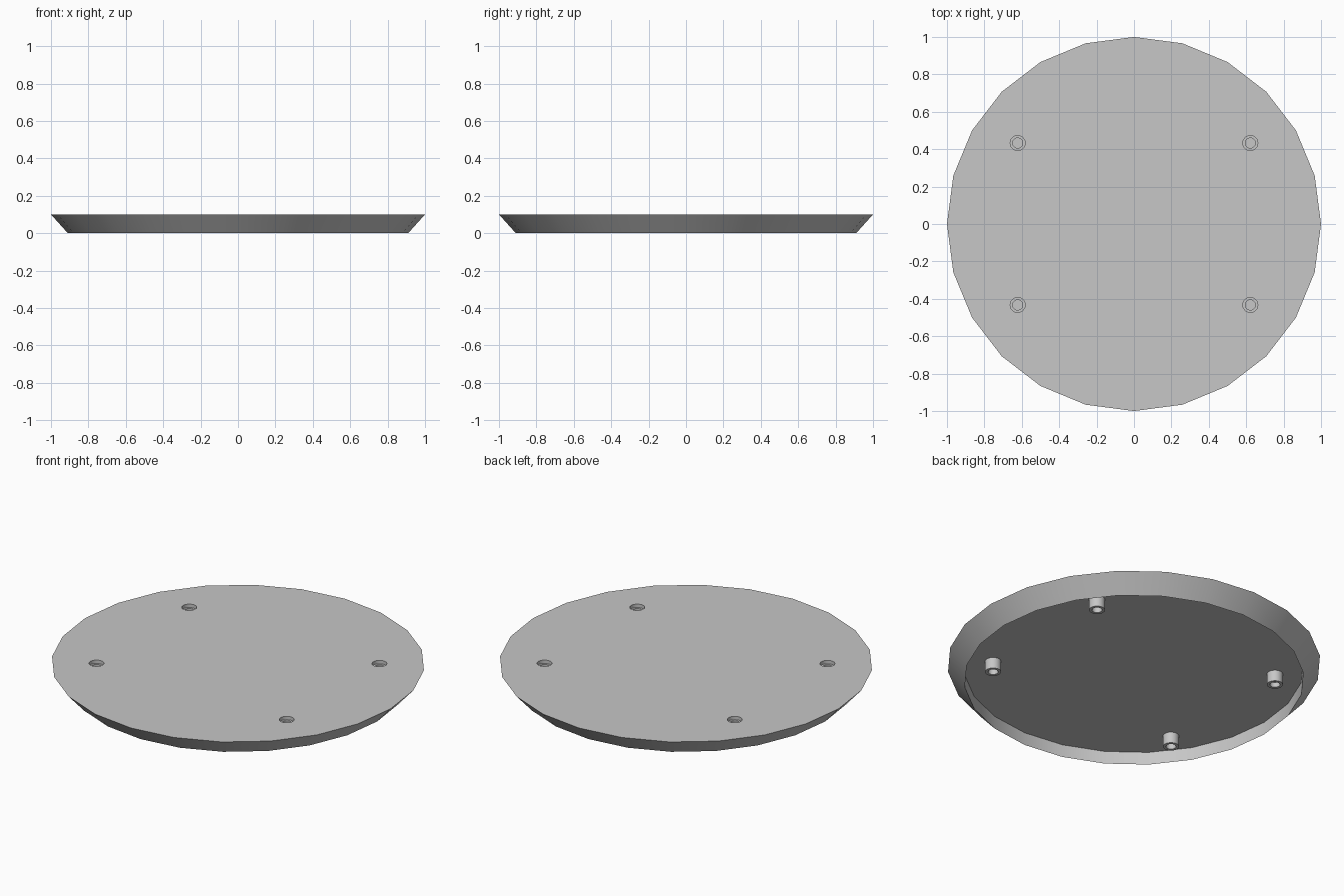
import bpy
import bmesh
from math import radians, tau
from mathutils import Matrix

default = bpy.data.objects.get("Cube")
if default:
    bpy.data.objects.remove(default)

grey = bpy.data.materials.new("plain grey")
grey.use_nodes = True
colour = (0.57, 0.57, 0.57, 1)
grey.diffuse_color = colour
grey.node_tree.nodes["Principled BSDF"].inputs["Base Color"].default_value = colour


def lathe(name, profile, location=(0, 0, 0), steps=24):
    """Revolve a profile of (radius, height) points around z."""
    bm = bmesh.new()
    verts = [bm.verts.new((r, 0, z)) for r, z in profile]
    edges = [bm.edges.new(pair) for pair in zip(verts, verts[1:])]
    bmesh.ops.spin(bm, geom=verts + edges, cent=(0, 0, 0), axis=(0, 0, 1),
                   angle=tau, steps=steps)
    bmesh.ops.remove_doubles(bm, verts=bm.verts, dist=0.0005)
    bmesh.ops.recalc_face_normals(bm, faces=bm.faces)
    # Merge the flat fans into single caps
    bmesh.ops.dissolve_limit(bm, angle_limit=radians(1), verts=bm.verts, edges=bm.edges)
    bm.transform(Matrix.Translation(location))
    mesh = bpy.data.meshes.new(name)
    bm.to_mesh(mesh)
    bm.free()
    mesh.materials.append(grey)
    obj = bpy.data.objects.new(name, mesh)
    bpy.context.collection.objects.link(obj)
    return obj


def activate(obj):
    bpy.ops.object.select_all(action="DESELECT")
    obj.select_set(True)
    bpy.context.view_layer.objects.active = obj


TOP, FLOOR = 0.1, 0.075
HOLE, BORE, BOSS = 0.04, 0.027, 0.043

# Flared disc, hollow underneath with a knife-edge lower rim
disc = lathe("flared_disc", [(0, TOP), (1, TOP), (0.91, 0), (0.91, FLOOR), (0, FLOOR)])
parts = [disc]

corners = [(sx * 0.622, sy * 0.433) for sx in (-1, 1) for sy in (-1, 1)]
boss_profile = [(0, 0.05), (BORE, 0.05), (BORE, 0.08), (BOSS, 0.08),
                (BOSS, 0.01), (BORE, 0.01), (BORE, 0.04), (0, 0.04)]
for number, (x, y) in enumerate(corners, 1):
    # Screw recess through the top plate
    cutter = lathe("recess_cutter", [(0, 0.2), (HOLE, 0.2), (HOLE, 0.02), (0, 0.02)], (x, y, 0))
    cutter.hide_render = True
    cut = disc.modifiers.new("recess", "BOOLEAN")
    cut.object = cutter
    cut.solver = "EXACT"
    activate(disc)
    bpy.ops.object.modifier_apply(modifier=cut.name)
    bpy.data.objects.remove(cutter)
    # Screw boss under the plate, its upper end forming the recess floor
    parts.append(lathe(f"screw_boss_{number}", boss_profile, (x, y, 0)))

for part in parts:
    activate(part)
    bpy.ops.object.shade_smooth_by_angle(angle=radians(30))
